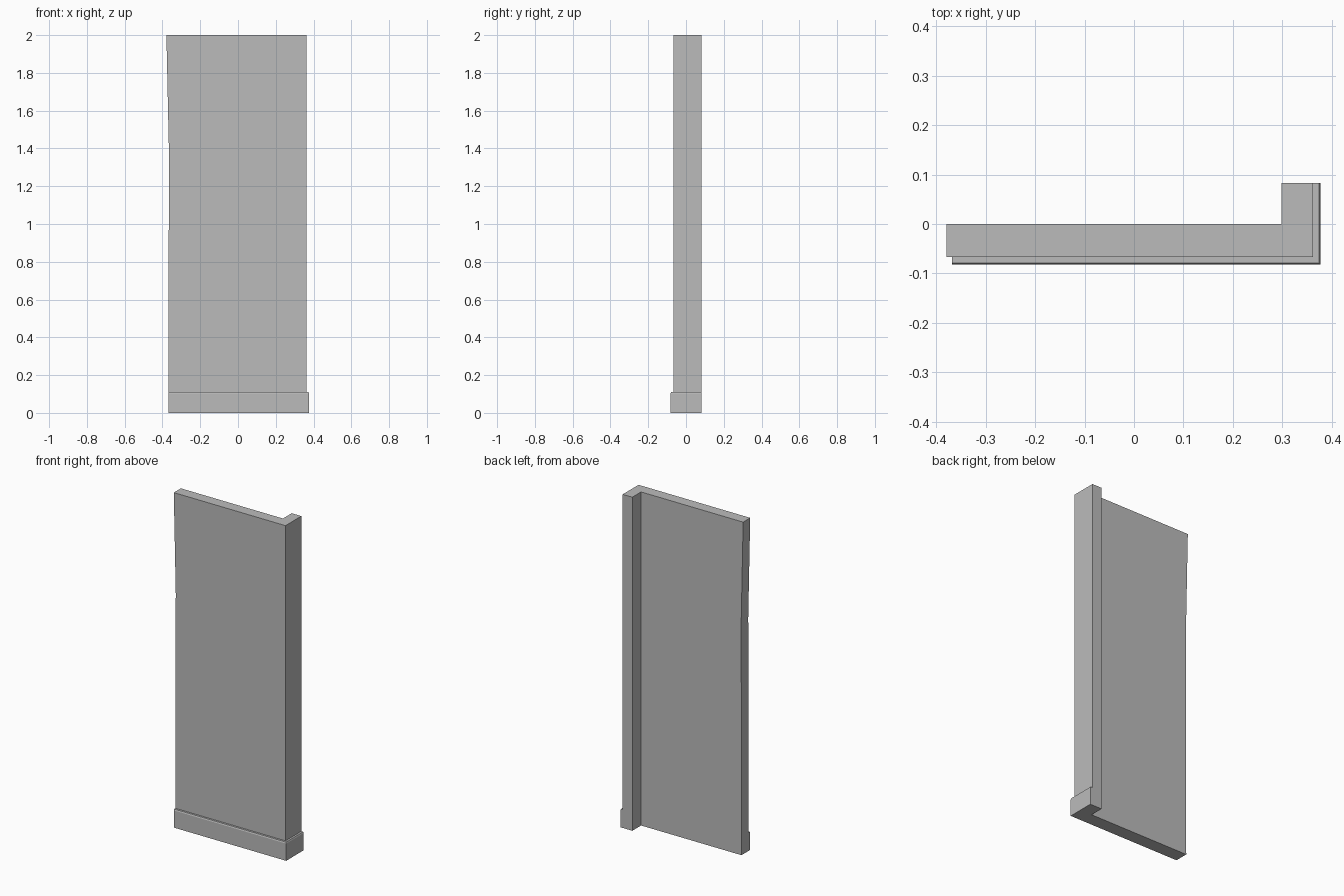
import bpy
import bmesh

cube = bpy.data.objects.get("Cube")
if cube:
    bpy.data.objects.remove(cube, do_unlink=True)

grey = bpy.data.materials.new("plaster_grey")
grey.use_nodes = True
colour = (0.5, 0.5, 0.5, 1)
grey.diffuse_color = colour
grey.node_tree.nodes["Principled BSDF"].inputs["Base Color"].default_value = colour

LEFT, RIGHT = -0.368, 0.362      # wall ends
FRONT, BACK = -0.067, 0.083      # wall face and end of the return
LIP = 0.015                      # how far the skirting stands out


def loft(name, rings):
    """Join matching rings of points into a closed solid."""
    bm = bmesh.new()
    loops = [[bm.verts.new(p) for p in ring] for ring in rings]
    n = len(loops[0])
    for low, high in zip(loops, loops[1:]):
        for i in range(n):
            j = (i + 1) % n
            bm.faces.new((low[i], low[j], high[j], high[i]))
    bm.faces.new(loops[0][::-1])
    bm.faces.new(loops[-1])
    bmesh.ops.recalc_face_normals(bm, faces=bm.faces)
    mesh = bpy.data.meshes.new(name)
    bm.to_mesh(mesh)
    bm.free()
    mesh.materials.append(grey)
    obj = bpy.data.objects.new(name, mesh)
    bpy.context.collection.objects.link(obj)
    return obj


# L-shaped wall whose free end leans outward near the top
def wall_ring(z, left):
    plan = [(left, FRONT), (RIGHT, FRONT), (RIGHT, BACK),
            (0.298, BACK), (0.298, 0), (left, 0)]
    return [(x, y, z) for x, y in plan]


loft("corner_wall", [wall_ring(0, LEFT), wall_ring(1.4, LEFT + 0.002),
                     wall_ring(2, -0.379)])


# Skirting wrapping the front and the corner, with a sloped top edge
def skirting_ring(z, out):
    plan = [(LEFT, FRONT - out), (RIGHT + out, FRONT - out), (RIGHT + out, BACK),
            (RIGHT, BACK), (RIGHT, FRONT), (LEFT, FRONT)]
    return [(x, y, z) for x, y in plan]


loft("skirting_board", [skirting_ring(0, LIP), skirting_ring(0.103, LIP),
                        skirting_ring(0.11, LIP - 0.003)])
